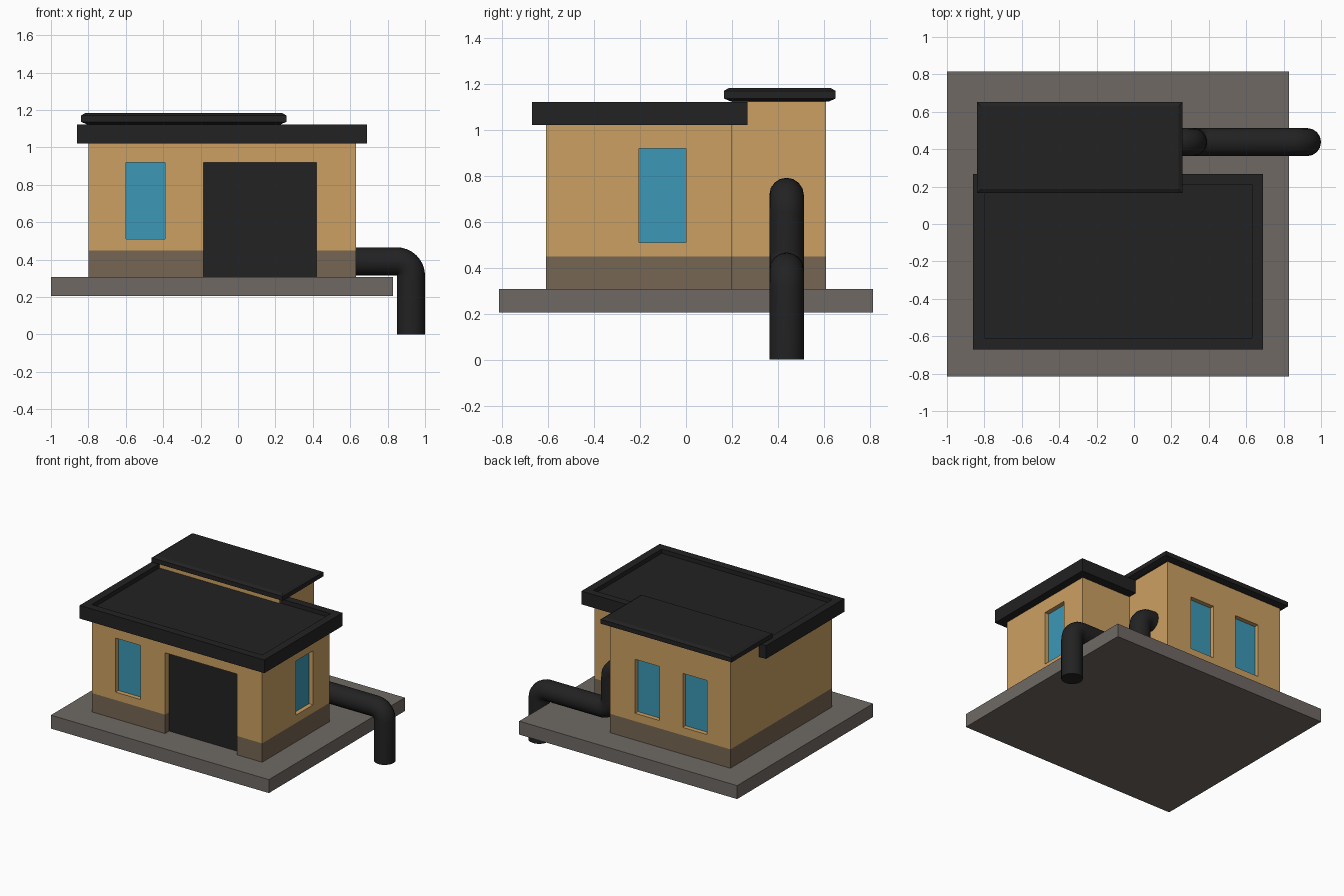
import bpy, bmesh, math
from mathutils import Vector

if "Cube" in bpy.data.objects:
    bpy.data.objects.remove(bpy.data.objects["Cube"])


def material(name, rgb):
    m = bpy.data.materials.new(name)
    lin = [((c / 255 + 0.055) / 1.055) ** 2.4 for c in rgb]
    m.diffuse_color = (*lin, 1)
    m.use_nodes = True
    m.node_tree.nodes["Principled BSDF"].inputs["Base Color"].default_value = m.diffuse_color
    return m


TAN = material("tan_wall", (203, 160, 98))
BROWN = material("brown_plinth", (118, 102, 82))
GREY = material("grey_slab", (111, 105, 100))
DARK = material("dark_roof", (34, 34, 34))
BLUE = material("blue_glass", (60, 152, 182))


def loft(name, rings, *mats):
    """Stack of rectangles (x0, x1, y0, y1, z) joined into a closed solid."""
    bm = bmesh.new()
    loops = [[bm.verts.new(p) for p in ((a, c, z), (b, c, z), (b, d, z), (a, d, z))]
             for a, b, c, d, z in rings]
    bm.faces.new(loops[0][::-1])
    bm.faces.new(loops[-1])
    for lo, hi in zip(loops, loops[1:]):
        for i in range(4):
            j = (i + 1) % 4
            bm.faces.new((lo[i], lo[j], hi[j], hi[i]))
    me = bpy.data.meshes.new(name)
    bm.to_mesh(me)
    bm.free()
    for m in mats:
        me.materials.append(m)
    ob = bpy.data.objects.new(name, me)
    bpy.context.collection.objects.link(ob)
    return ob


def box(name, x, y, z, *mats):
    return loft(name, [(*x, *y, z[0]), (*x, *y, z[1])], *mats)


def cut(ob, *ranges):
    """Carve a box shaped recess out of a wall block."""
    cutter = box("cutter", *ranges)
    cutter.hide_render = True
    mod = ob.modifiers.new("recess", "BOOLEAN")
    mod.operation, mod.solver, mod.object = "DIFFERENCE", "EXACT", cutter
    dg = bpy.context.evaluated_depsgraph_get()
    me = bpy.data.meshes.new_from_object(ob.evaluated_get(dg))
    ob.modifiers.clear()
    ob.data = me
    bpy.data.objects.remove(cutter)


def paint_plinth(ob, height):
    """Split the wall at a height and colour everything below it brown."""
    ob.data.materials.clear()
    ob.data.materials.append(TAN)
    ob.data.materials.append(BROWN)
    bm = bmesh.new()
    bm.from_mesh(ob.data)
    bmesh.ops.bisect_plane(bm, geom=bm.verts[:] + bm.edges[:] + bm.faces[:],
                           plane_co=(0, 0, height), plane_no=(0, 0, 1))
    for f in bm.faces:
        f.material_index = int(f.calc_center_bounds().z < height - 1e-4)
    bm.to_mesh(ob.data)
    bm.free()


# Base slab
SLAB = 0.307
box("base_slab", (-1, 0.83), (-0.815, 0.815), (0.205, SLAB), GREY)

# Wall blocks
main = box("main_walls", (-0.8, 0.63), (-0.61, 0.2), (SLAB, 1.03), TAN)
annex = box("annex_walls", (-0.8, 0.21), (0.2, 0.61), (SLAB, 1.13), TAN)

# Openings: wall recesses, each with a thin pane at its back
WZ, D, T = (0.51, 0.92), 0.04, 0.006
FRONT, RIGHT, BACK = -0.61, 0.63, 0.61
cut(main, (-0.6, -0.39), (FRONT - 0.1, FRONT + D), WZ)
box("front_window", (-0.6, -0.39), (FRONT + D - T, FRONT + D), WZ, BLUE)
cut(main, (RIGHT - D, RIGHT + 0.1), (-0.205, 0), WZ)
box("right_window", (RIGHT - D, RIGHT - D + T), (-0.205, 0), WZ, BLUE)
for name, x in (("back_window_a", (-0.205, 0)), ("back_window_b", (-0.605, -0.4))):
    cut(annex, x, (BACK - D, BACK + 0.1), WZ)
    box(name, x, (BACK - D, BACK - D + T), WZ, BLUE)
cut(main, (-0.185, 0.42), (FRONT - 0.1, FRONT + 0.055), (0.2, 0.92))
box("door", (-0.185, 0.42), (FRONT + 0.049, FRONT + 0.055), (SLAB, 0.92), DARK)
for ob in (main, annex):
    paint_plinth(ob, 0.45)

# Main roof: tray with a raised rim
outer, inner = (-0.86, 0.69, -0.67, 0.268), (-0.8, 0.63, -0.61, 0.21)
loft("main_roof", [(*outer, 1.022), (*outer, 1.122), (*inner, 1.122), (*inner, 1.09)], DARK)


# Annex roof: slab with chamfered edges
def inset(d, z):
    return (-0.84 + d, 0.26 - d, 0.165 + d, 0.652 - d, z)


loft("annex_roof", [inset(0.033, 1.123), inset(0, 1.137), inset(0, 1.17), inset(0.022, 1.183)], DARK)

# Drain pipe: path with rounded corners and a round section
R, PY, BEND = 0.075, 0.438, 0.077
corners = [Vector(p) for p in ((0.19, PY, 0.717), (0.315, PY, 0.717), (0.315, PY, 0.391),
                               (0.925, PY, 0.391), (0.925, PY, 0))]
path = [corners[0]]
for a, b, c in zip(corners, corners[1:], corners[2:]):
    u, v = (a - b).normalized(), (c - b).normalized()
    centre = b + (u + v) * BEND
    for i in range(9):
        t = i / 8 * math.pi / 2
        path.append(centre - (v * math.cos(t) + u * math.sin(t)) * BEND)
path.append(corners[-1])
cu = bpy.data.curves.new("drain_pipe", "CURVE")
cu.dimensions, cu.bevel_depth, cu.bevel_resolution, cu.use_fill_caps = "3D", R, 6, True
sp = cu.splines.new("POLY")
sp.points.add(len(path) - 1)
for p, co in zip(sp.points, path):
    p.co = (*co, 1)
cu.materials.append(DARK)
pipe = bpy.data.objects.new("drain_pipe", cu)
bpy.context.collection.objects.link(pipe)
bpy.context.view_layer.objects.active = pipe
pipe.select_set(True)
bpy.ops.object.convert(target="MESH")
bpy.ops.object.shade_smooth_by_angle(angle=math.radians(40))
